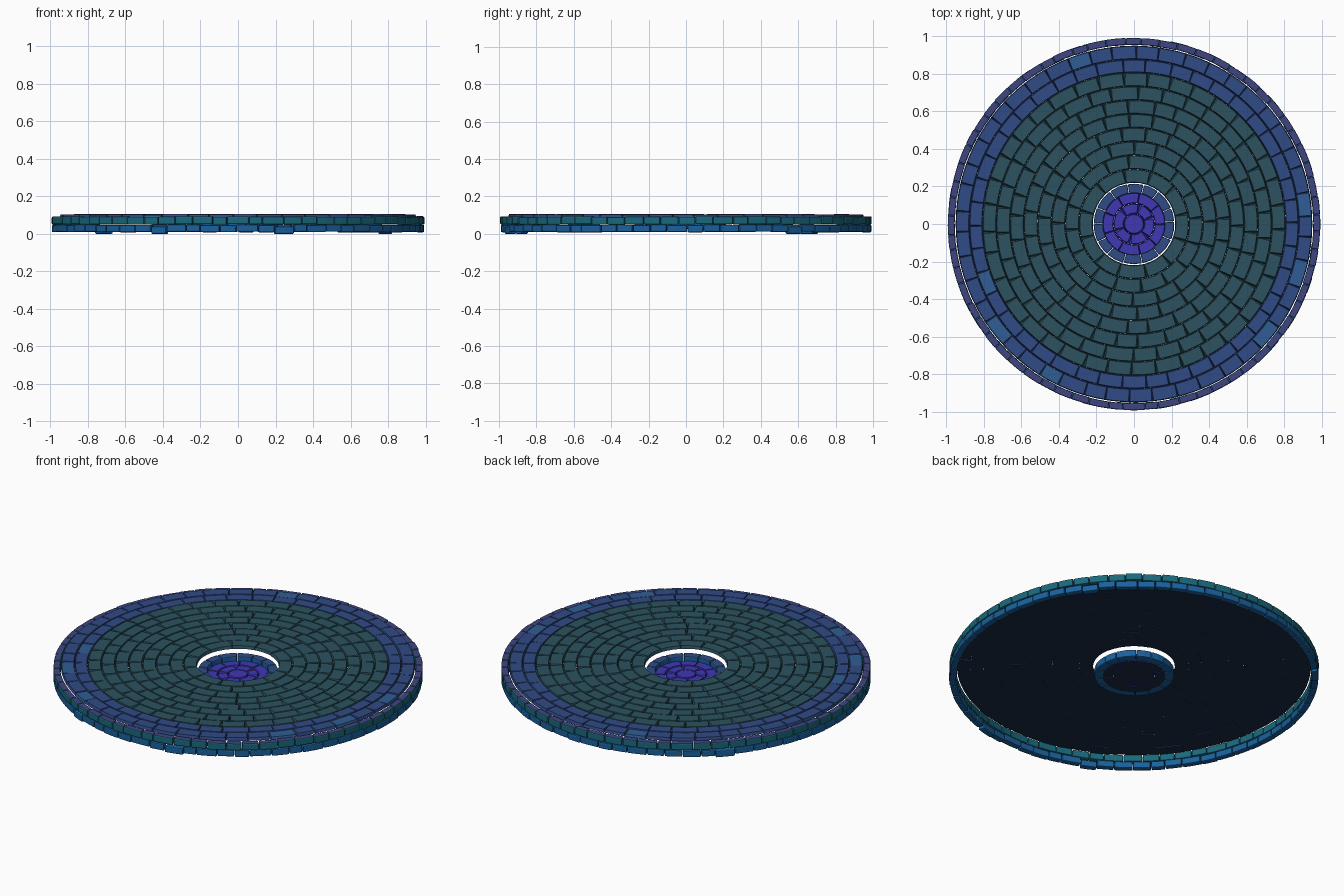
import bpy, bmesh, math, random

if "Cube" in bpy.data.objects:
    bpy.data.objects.remove(bpy.data.objects["Cube"])

random.seed(4)
TAU = math.tau


def mat(name, r, g, b):
    m = bpy.data.materials.new(name)
    m.diffuse_color = (r, g, b, 1)
    m.use_nodes = True
    m.node_tree.nodes["Principled BSDF"].inputs["Base Color"].default_value = m.diffuse_color
    return m


TEAL = mat("teal_stone", 0.025, 0.085, 0.115)
BLUE = mat("blue_stone", 0.03, 0.07, 0.24)
PALE = mat("pale_blue_stone", 0.03, 0.11, 0.30)
UNDER = mat("dark_underside", 0.01, 0.025, 0.06)
VIOLET = mat("violet_stone", 0.05, 0.04, 0.46)
SIDE_HI = mat("teal_side", 0.01, 0.14, 0.20)
SIDE_LO = mat("blue_side", 0.01, 0.12, 0.34)
CAP = mat("purple_cap", 0.05, 0.06, 0.22)


def block(bm, bottom, top, slots):
    """Closed block between two outlines; slots = material of top, side, bottom."""
    b = [bm.verts.new(p) for p in bottom]
    t = [bm.verts.new(p) for p in top]
    bm.faces.new(t).material_index = slots[0]
    bm.faces.new(b[::-1]).material_index = slots[2]
    n = len(b)
    for i in range(n):
        j = (i + 1) % n
        bm.faces.new((b[i], b[j], t[j], t[i])).material_index = slots[1]


def cell(r0, r1, a0, a1, z, seg=3, ends=(0, 0)):
    """Outline of a polar cell; ends = joint inset at the inner and outer arc."""
    pts = []
    for r, gap, rev in ((r1, ends[1], False), (r0, ends[0], True)):
        lo, hi = a0 + gap / r, a1 - gap / r
        arc = [lo + (hi - lo) * k / seg for k in range(seg + 1)]
        for a in (reversed(arc) if rev else arc):
            pts.append((r * math.cos(a), r * math.sin(a),
                        z(r, a) if callable(z) else z))
    return pts


def finish(bm, name, mats, bevel=0):
    me = bpy.data.meshes.new(name)
    bm.to_mesh(me)
    bm.free()
    for m in mats:
        me.materials.append(m)
    ob = bpy.data.objects.new(name, me)
    bpy.context.collection.objects.link(ob)
    if bevel:
        mod = ob.modifiers.new("worn_edges", 'BEVEL')
        mod.width = bevel
        mod.segments = 2
    return ob


def tile_ring(name, r0, r1, n, z0, z1, mats, start=0.0, loose=(), gap=0.009):
    """Ring of paving tiles, tight below and with joints opening outwards on top."""
    bm = bmesh.new()
    cuts = [start + TAU * (i + random.uniform(-0.1, 0.1)) / n for i in range(n)]
    cuts.append(cuts[0] + TAU)
    picked = {int(((math.radians(d) - start) % TAU) / TAU * n) for d in loose}
    for i in range(n):
        a0, a1 = cuts[i], cuts[i + 1]
        is_loose = i in picked
        dz = -0.003 if is_loose else random.uniform(-0.0015, 0.001)
        top_slot = 2 if is_loose else 0
        bottom = cell(r0, r1, a0, a1, z0 + dz)
        top = cell(r0 + 0.004, r1 - 0.004, a0, a1, z1 + dz, ends=(0.002, gap))
        block(bm, bottom, top, (top_slot, top_slot, 1))
    return finish(bm, name, mats)


def wall_row(name, r0, r1, n, z0, z1, mats, start=0.0, jitter=0.002, bevel=0.006,
             dropped=()):
    """Ring of slightly uneven wall bricks."""
    bm = bmesh.new()
    cuts = [start + TAU * (i + random.uniform(-0.15, 0.15)) / n for i in range(n)]
    cuts.append(cuts[0] + TAU)
    picked = {int(((math.radians(d) - start) % TAU) / TAU * n) for d in dropped}
    for i in range(n):
        dz = -z0 if i in picked else random.uniform(-jitter, jitter)
        dr = random.uniform(-jitter, jitter)
        g = (0.0015, 0.0015)
        low = cell(r0 + dr, r1 + dr, cuts[i], cuts[i + 1], z0 + dz, 2, g)
        high = cell(r0 + dr, r1 + dr, cuts[i], cuts[i + 1], z1 + dz, 2, g)
        block(bm, low, high, (1, 0, 0))
    return finish(bm, name, mats, bevel)


# Paved floor: eight teal rings, then two blue border rings
R_IN, STEP = 0.22, 0.0735
for k in range(8):
    r0 = R_IN + k * STEP
    n = round(TAU * (r0 + STEP / 2) / 0.13)
    tile_ring(f"floor_ring_{k + 1}", r0, r0 + STEP, n, 0.087, 0.104,
              (TEAL, UNDER, TEAL), start=random.random())
B = R_IN + 8 * STEP
tile_ring("border_inner_ring", B, B + 0.07, 42, 0.087, 0.104,
          (BLUE, UNDER, PALE), loose=(-159,), gap=0.005)
tile_ring("border_outer_ring", B + 0.07, 0.951, 46, 0.087, 0.104,
          (BLUE, UNDER, PALE), start=0.05,
          loose=(106.6, 8.7, -16, -43, -115, -145), gap=0.005)

# Outer rim wall: two staggered brick courses
wall_row("rim_lower_course", 0.955, 0.992, 64, 0.01, 0.048, (SIDE_LO, SIDE_LO),
         dropped=(-75, -114, 35, 140))
wall_row("rim_upper_course", 0.955, 0.992, 64, 0.050, 0.092, (SIDE_HI, CAP),
         start=TAU / 128)

# Sunken well in the middle: brick kerb and violet paving
wall_row("well_kerb", 0.165, 0.215, 14, 0.026, 0.068, (SIDE_LO, BLUE), jitter=0.001)
tile_ring("well_outer_paving", 0.11, 0.168, 9, 0.025, 0.042,
          (VIOLET, UNDER, VIOLET), gap=0.004)
tile_ring("well_inner_paving", 0.055, 0.11, 6, 0.025, 0.041,
          (VIOLET, UNDER, VIOLET), start=0.3, gap=0.012)

# Round stone at the centre of the well
bm = bmesh.new()
ring = lambda r, z: [(r * math.cos(TAU * i / 16), r * math.sin(TAU * i / 16), z)
                     for i in range(16)]
block(bm, ring(0.055, 0.025), ring(0.05, 0.043), (0, 0, 1))
finish(bm, "well_centre_stone", (VIOLET, UNDER))
